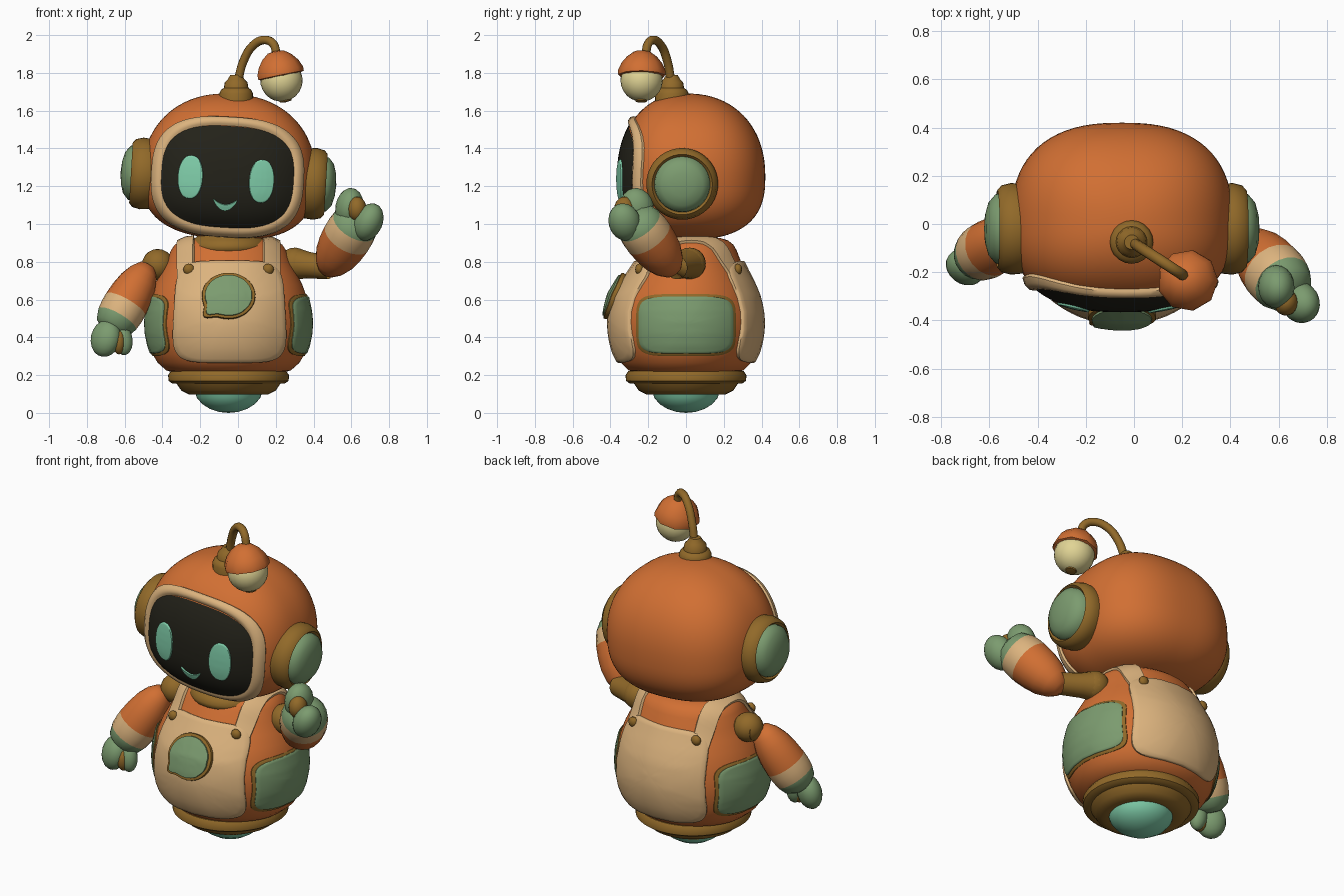
import bpy, bmesh, math
from math import cos, sin, pi, radians
from mathutils import Vector, Matrix
from mathutils.bvhtree import BVHTree

cube = bpy.data.objects.get("Cube")
if cube:
    bpy.data.objects.remove(cube, do_unlink=True)

CX = -0.05          # body centre line
made = []


def material(name, rgb):
    m = bpy.data.materials.new(name)
    m.use_nodes = True
    m.diffuse_color = (*rgb, 1)
    m.node_tree.nodes["Principled BSDF"].inputs["Base Color"].default_value = (*rgb, 1)
    return m


ORANGE = material("orange shell", (0.64, 0.16, 0.033))
CREAM = material("cream", (0.72, 0.455, 0.21))
GREEN = material("sage green", (0.20, 0.33, 0.16))
BROWN = material("bronze brown", (0.285, 0.142, 0.022))
DARK = material("screen black", (0.017, 0.016, 0.01))
TEAL = material("glowing teal", (0.22, 0.63, 0.41))
GLOW = material("pale yellow", (0.75, 0.66, 0.30))


def finish(name, bm, mats, facing=None):
    bmesh.ops.remove_doubles(bm, verts=bm.verts, dist=1e-4)
    bmesh.ops.recalc_face_normals(bm, faces=bm.faces)
    if facing:
        bm.normal_update()
        if sum(f.normal.dot(Vector(facing)) * f.calc_area() for f in bm.faces) < 0:
            bmesh.ops.reverse_faces(bm, faces=bm.faces)
    mesh = bpy.data.meshes.new(name)
    bm.to_mesh(mesh)
    bm.free()
    for m in mats:
        mesh.materials.append(m)
    ob = bpy.data.objects.new(name, mesh)
    bpy.context.collection.objects.link(ob)
    made.append(ob)
    return ob


def skin(bm, rows, closed=True):
    """Join rows of points with quads."""
    vs = [[bm.verts.new(p) for p in row] for row in rows]
    n = len(rows[0])
    for i in range(len(rows) - 1):
        for j in range(n if closed else n - 1):
            k = (j + 1) % n
            yield i, bm.faces.new((vs[i][j], vs[i][k], vs[i + 1][k], vs[i + 1][j]))


def frame(origin, axis):
    """Matrix that moves to origin and turns z onto the axis."""
    turn = Vector((0, 0, 1)).rotation_difference(Vector(axis))
    return Matrix.Translation(origin) @ turn.to_matrix().to_4x4()


def lathe(name, profile, mats, origin=(CX, 0, 0), axis=(0, 0, 1), splits=(), seg=40, shape=None):
    """Revolve (radius, height) points; colour changes at the split heights."""
    M = frame(origin, axis)
    bm = bmesh.new()
    rows = []
    for r, h in profile:
        ring = [Vector((r * cos(2 * pi * j / seg), r * sin(2 * pi * j / seg), h)) for j in range(seg)]
        rows.append([M @ (shape(p) if shape else p) for p in ring])
    for i, f in skin(bm, rows):
        mid = (profile[i][1] + profile[i + 1][1]) / 2
        f.material_index = sum(mid > s for s in splits)
    return finish(name, bm, mats)


def ball(name, loc, radii, mat, axis=(0, 0, 1), seg=20):
    bm = bmesh.new()
    bmesh.ops.create_uvsphere(bm, u_segments=seg, v_segments=seg // 2, radius=1,
                              matrix=frame(loc, axis) @ Matrix.Diagonal((*radii, 1)))
    return finish(name, bm, [mat])


def surface(ob):
    return BVHTree.FromPolygons([v.co for v in ob.data.vertices], [p.vertices for p in ob.data.polygons])


def power(c, n):
    return math.copysign(abs(c) ** (2 / n), c)


def plate(lift):
    return [(1, -0.008), (0.985, lift * 0.7), (0.96, lift)] + [(k / 10, lift) for k in range(9, -1, -1)]


def patch(name, target, centre, half, n, facing, profile, mat, warp=None, seg=80):
    """Lay a rounded-rectangle plate on a surface; profile is (scale, lift)."""
    d = Vector(facing)
    bm = bmesh.new()
    rows = []
    for r, lift in profile:
        row = []
        for j in range(seg):
            u, v = r * power(cos(2 * pi * j / seg), n), r * power(sin(2 * pi * j / seg), n)
            u, v = warp(u, v) if warp else (u, v)
            a, b = centre[0] + half[0] * u, centre[1] + half[1] * v
            start = Vector((a, 0, b)) if d.y else Vector((0, a, b))
            hit, normal, _, _ = target.ray_cast(start + d * 3, -d)
            if hit is None:
                hit, normal, _, _ = target.find_nearest(start + d * 0.2)
            row.append(hit + normal * lift)
        rows.append(row)
    list(skin(bm, rows))
    return finish(name, bm, [mat], facing)


# ---------------------------------------------------------------- head
HEAD_Z = 1.25


def head_shape(p):
    r = math.hypot(p.x, p.y)
    c, s = (p.x / r, p.y / r) if r > 1e-6 else (1, 0)
    return Vector((0.46 * r * power(c, 2.5), (0.42 if s > 0 else 0.36) * r * power(s, 2.5), p.z))


head_profile = []
for i in range(41):
    a = -pi / 2 + pi * i / 40
    n, rz = (2.2, 0.44) if a > 0 else (2.6, 0.33)
    head_profile.append((max(0, power(cos(a), n)) if 0 < i < 40 else 0, HEAD_Z + rz * power(sin(a), n)))
first_head_part = len(made)
head = lathe("head", head_profile, [ORANGE], seg=72, shape=head_shape)
head_skin = surface(head)
FRONT, BACK = (0, -1, 0), (0, 1, 0)
patch("face_rim", head_skin, (-0.055, 1.25), (0.402, 0.315), 2.8, FRONT,
      [(1, -0.015), (0.985, 0.012), (0.95, 0.022), (0.9, 0.022), (0.87, 0.012), (0.84, -0.01)], CREAM)
screen = patch("face_screen", head_skin, (-0.055, 1.25), (0.35, 0.265), 2.8, FRONT,
               [(k / 12, 0.006) for k in range(12, -1, -1)], DARK)
screen_skin = surface(screen)
for side, label in ((-1, "right"), (1, "left")):
    patch(label + "_eye", screen_skin, (-0.063 + side * 0.188, 1.237), (0.066, 0.115), 2.2, FRONT,
          plate(0.008), TEAL, seg=32)
    ear = dict(origin=(CX, -0.02, 1.24), axis=(side, 0, 0))
    lathe(label + "_ear_ring", [(0.16, 0.36), (0.185, 0.41), (0.19, 0.46), (0.18, 0.50), (0.16, 0.517),
                                (0.145, 0.50)], [BROWN], **ear)
    lathe(label + "_ear_pad", [(0.15, 0.49), (0.143, 0.525), (0.11, 0.553), (0.06, 0.567), (0, 0.572)],
          [GREEN], **ear)
patch("smile", screen_skin, (-0.06, 1.087), (0.064, 0.016), 2, FRONT, plate(0.008), TEAL,
      warp=lambda u, v: (u, v + 2.5 * u * u), seg=32)

# tilt the whole head a little to one side
pivot = Vector((CX, 0, HEAD_Z))
tilt = Matrix.Translation(pivot) @ Matrix.Rotation(0.06, 4, 'Y') @ Matrix.Translation(-pivot)
for ob in made[first_head_part:]:
    ob.data.transform(tilt)

# ---------------------------------------------------------------- antenna
lathe("antenna_base", [(0.09, 1.64), (0.09, 1.69), (0.08, 1.71), (0.065, 1.72), (0.06, 1.75),
                       (0.045, 1.765), (0.03, 1.79), (0, 1.79)], [BROWN], origin=(-0.01, -0.075, 0), seg=20)
curve = bpy.data.curves.new("antenna_stem", 'CURVE')
curve.dimensions = '3D'
curve.bevel_depth, curve.bevel_resolution, curve.resolution_u = 0.023, 3, 6
path = [(0, 1.76), (0.03, 1.865), (0.08, 1.945), (0.14, 1.974), (0.185, 1.955), (0.205, 1.9)]
spline = curve.splines.new('BEZIER')
spline.bezier_points.add(len(path) - 1)
for bp, (x, z) in zip(spline.bezier_points, path):
    bp.co = (x, -0.08 - 0.65 * x, z)
    bp.handle_left_type = bp.handle_right_type = 'AUTO'
curve.materials.append(BROWN)
stem = bpy.data.objects.new("antenna_stem", curve)
bpy.context.collection.objects.link(stem)
LAMP, LEAN = (0.23, -0.235, 1.76), (-0.2, 0.02, 0.97)
ball("lamp_bulb", LAMP, (0.112, 0.112, 0.112), GLOW, LEAN, seg=24)
lathe("lamp_cap", [(0.10, 0.02), (0.127, 0.027), (0.127, 0.05), (0.11, 0.09), (0.08, 0.127), (0.045, 0.153),
                   (0, 0.16)], [ORANGE], origin=LAMP, axis=LEAN, seg=9)
lathe("lamp_tip", [(0, -0.118), (0.03, -0.114), (0.035, -0.10)], [BROWN], origin=LAMP, axis=LEAN, seg=10)

# ---------------------------------------------------------------- body
def body_shape(p):
    t = max(0, (p.z - 0.6) / 0.33)
    return Vector((p.x, p.y * (0.92 - 0.15 * t) + 0.03 * t, p.z))


body = lathe("body", [(0, 0.21), (0.28, 0.21), (0.33, 0.225), (0.375, 0.265), (0.402, 0.31), (0.42, 0.36),
                      (0.432, 0.42), (0.436, 0.48), (0.43, 0.54), (0.415, 0.61), (0.39, 0.68), (0.36, 0.74),
                      (0.33, 0.80), (0.305, 0.86), (0.285, 0.89), (0.25, 0.913), (0.2, 0.925), (0, 0.93)],
             [ORANGE], seg=72, shape=body_shape)
body_skin = surface(body)
lathe("neck", [(0.18, 0.835), (0.215, 0.86), (0.22, 0.885), (0.2, 0.915), (0.17, 0.93), (0.15, 0.97)], [BROWN],
      origin=(CX, -0.01, 0))


def strap(name, x):
    bm = bmesh.new()
    rows = []
    for i in range(25):
        a = radians(24 + 132 * i / 24)
        row = []
        for off, lift in ((-0.046, -0.01), (-0.041, 0.014), (0, 0.016), (0.041, 0.014), (0.046, -0.01)):
            hit, normal, _, _ = body_skin.ray_cast(Vector((x + off, 0.03, 0.6)), Vector((0, cos(a), sin(a))))
            row.append(hit + normal * lift)
        rows.append(row)
    list(skin(bm, rows, closed=False))
    finish(name, bm, [CREAM], (0, 0, 1))


# overalls with straps and buttons, the same front and back
for facing, label in ((FRONT, "front"), (BACK, "back")):
    bib = patch(label + "_bib", body_skin, (CX + 0.005, 0.535), (0.292, 0.268), 5, facing, plate(0.018), CREAM,
                warp=lambda u, v: (u * (1 - 0.05 * v), v))
    for side in (-1, 1):
        hit = surface(bib).ray_cast(Vector((CX + side * 0.21, facing[1] * 2, 0.76)), -Vector(facing))[0]
        ball(label + "_button", hit, (0.03, 0.022, 0.03), BROWN, seg=12)
    if label == "front":
        bib_skin = surface(bib)
strap("right_strap", CX - 0.225)
strap("left_strap", CX + 0.225)


# speech bubble badge
def bubble(u, v):
    d = math.degrees(math.atan2(v, u)) + 135
    f = 1 + 0.3 * math.exp(-(d / 12) ** 2)
    return u * f, v * f


patch("badge_rim", bib_skin, (CX, 0.615), (0.14, 0.12), 2, FRONT, plate(0.02), BROWN, bubble)
patch("badge_face", bib_skin, (CX, 0.615), (0.122, 0.104), 2, FRONT, plate(0.027), GREEN, bubble)

# side panels
for side, label in ((-1, "right"), (1, "left")):
    patch(label + "_panel_edge", body_skin, (0, 0.465), (0.265, 0.165), 5, (side, 0, 0), plate(0.006), BROWN)
    patch(label + "_panel", body_skin, (0, 0.465), (0.25, 0.15), 5, (side, 0, 0), plate(0.012), GREEN)

# stepped base with a glowing dome below
lathe("base_ring", [(0, 0.1), (0.18, 0.1), (0.21, 0.098), (0.25, 0.118), (0.275, 0.155), (0.3, 0.157),
                    (0.318, 0.17), (0.32, 0.2), (0.305, 0.222), (0.2, 0.225)], [BROWN], seg=48)
lathe("base_dome", [(0, 0), (0.05, 0.005), (0.1, 0.022), (0.14, 0.047), (0.168, 0.08), (0.178, 0.11)], [TEAL])

# ---------------------------------------------------------------- arms
def arm(name, origin, axis, k):
    prof = [(0, -0.035), (0.05, -0.025), (0.085, 0.02), (0.11, 0.08), (0.124, 0.15), (0.13, 0.22),
            (0.13, 0.26), (0.124, 0.31), (0.105, 0.36), (0.06, 0.39), (0, 0.4)]
    lathe(name, [(r * k, h) for r, h in prof], [ORANGE, CREAM, GREEN], origin, axis, (0.22, 0.31), seg=20)


ball("right_shoulder", (-0.425, 0.01, 0.785), (0.083, 0.083, 0.083), BROWN)
lathe("right_shoulder_link", [(0.06, -0.1), (0.055, 0.1)], [BROWN], (-0.38, 0.02, 0.78), (-1, 0, 0), seg=16)
arm("right_arm", (-0.49, -0.04, 0.755), (-0.48, -0.27, -0.83), 0.92)
ball("right_fingers", (-0.70, -0.18, 0.395), (0.068, 0.085, 0.1), GREEN, (-0.2, -0.1, -0.9))
ball("right_thumb", (-0.608, -0.175, 0.385), (0.046, 0.05, 0.08), GREEN, (0.1, -0.1, -0.9))
ball("right_palm", (-0.63, -0.19, 0.375), (0.035, 0.045, 0.065), BROWN)

ball("left_shoulder", (0.30, 0.02, 0.79), (0.085, 0.085, 0.085), BROWN)
lathe("left_shoulder_link", [(0.085, 0), (0.07, 0.08), (0.062, 0.2)], [BROWN], (0.30, 0.02, 0.79),
      (0.9, -0.35, -0.1), seg=16)
arm("left_arm", (0.48, -0.08, 0.77), (0.44, -0.53, 0.72), 1.02)
ball("left_fingers", (0.69, -0.325, 1.01), (0.075, 0.085, 0.105), GREEN, (0.4, -0.25, 0.85))
ball("left_thumb", (0.59, -0.26, 1.085), (0.075, 0.09, 0.107), GREEN, (0.15, -0.2, 0.95))
ball("left_palm", (0.63, -0.325, 1.08), (0.05, 0.055, 0.065), BROWN)

# ---------------------------------------------------------------- shading
bpy.ops.object.select_all(action='DESELECT')
stem.select_set(True)
bpy.context.view_layer.objects.active = stem
bpy.ops.object.convert(target='MESH')
for ob in made:
    ob.select_set(True)
bpy.ops.object.shade_smooth_by_angle(angle=radians(45))
